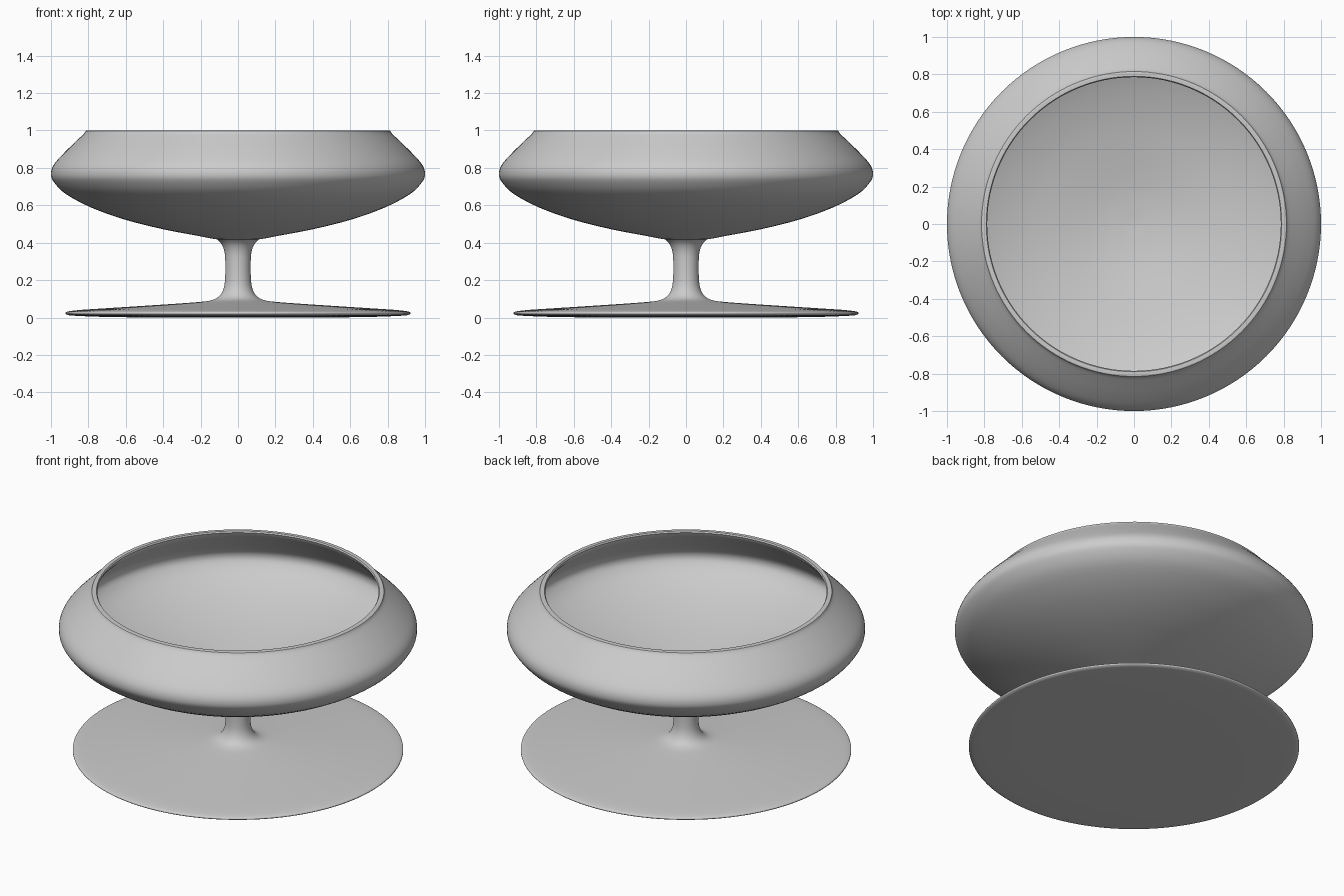
import bpy, bmesh, math
from mathutils import Vector

if "Cube" in bpy.data.objects:
    bpy.data.objects.remove(bpy.data.objects["Cube"])

SEGMENTS = 128

grey = bpy.data.materials.new("plain grey")
grey.use_nodes = True
colour = (0.6, 0.6, 0.6, 1)
grey.diffuse_color = colour
grey.node_tree.nodes["Principled BSDF"].inputs["Base Color"].default_value = colour


def smooth_curve(points, steps=4):
    """Catmull-Rom curve through (radius, height) points."""
    pts = [Vector(p) for p in points]
    pts = [2 * pts[0] - pts[1]] + pts + [2 * pts[-1] - pts[-2]]
    curve = []
    for a, b, c, d in zip(pts, pts[1:], pts[2:], pts[3:]):
        for i in range(steps):
            t = i / steps
            curve.append((2 * b + (c - a) * t + (2 * a - 5 * b + 4 * c - d) * t**2
                          + (3 * b - a - 3 * c + d) * t**3) / 2)
    return curve + [pts[-2]]


def lathe(name, *runs):
    """Turn smooth profile runs, joined end to end, around the z axis."""
    profile = [p for run in runs for p in smooth_curve(run)]
    bm = bmesh.new()
    verts = [bm.verts.new((max(p.x, 0), 0, p.y)) for p in profile]
    edges = [bm.edges.new(pair) for pair in zip(verts, verts[1:])]
    bmesh.ops.spin(bm, geom=verts + edges, cent=(0, 0, 0), axis=(0, 0, 1),
                   angle=math.tau, steps=SEGMENTS, use_duplicate=False)
    bmesh.ops.remove_doubles(bm, verts=bm.verts, dist=0.0005)
    bmesh.ops.recalc_face_normals(bm, faces=bm.faces)
    mesh = bpy.data.meshes.new(name)
    bm.to_mesh(mesh)
    bm.free()
    mesh.materials.append(grey)
    obj = bpy.data.objects.new(name, mesh)
    bpy.context.collection.objects.link(obj)
    bpy.ops.object.select_all(action='DESELECT')
    obj.select_set(True)
    bpy.context.view_layer.objects.active = obj
    bpy.ops.object.shade_smooth_by_angle(angle=math.radians(40))


# Wide thin foot flowing up into a slim stem
lathe("foot_and_stem",
      [(0, 0), (0.4, 0), (0.7, 0.003), (0.88, 0.01), (0.915, 0.016), (0.922, 0.024),
       (0.91, 0.032), (0.85, 0.04), (0.7, 0.05), (0.45, 0.066), (0.22, 0.082),
       (0.14, 0.093), (0.1, 0.115), (0.077, 0.155), (0.069, 0.21), (0.068, 0.3),
       (0.073, 0.355), (0.09, 0.395), (0.12, 0.424)])

# Rounded bowl: outer wall, flat lip, then inner wall
lathe("bowl",
      [(0, 0.415), (0.11, 0.418), (0.2, 0.434), (0.4, 0.472), (0.6, 0.522),
       (0.78, 0.586), (0.92, 0.66), (0.985, 0.725), (1, 0.77), (0.983, 0.82),
       (0.925, 0.885), (0.86, 0.948), (0.825, 0.982), (0.815, 0.998)],
      [(0.81, 1), (0.79, 1)],
      [(0.785, 0.992), (0.8, 0.965), (0.845, 0.92), (0.905, 0.86), (0.95, 0.81),
       (0.965, 0.77), (0.95, 0.73), (0.89, 0.676), (0.76, 0.61), (0.58, 0.547),
       (0.38, 0.498), (0.18, 0.46), (0, 0.445)])
